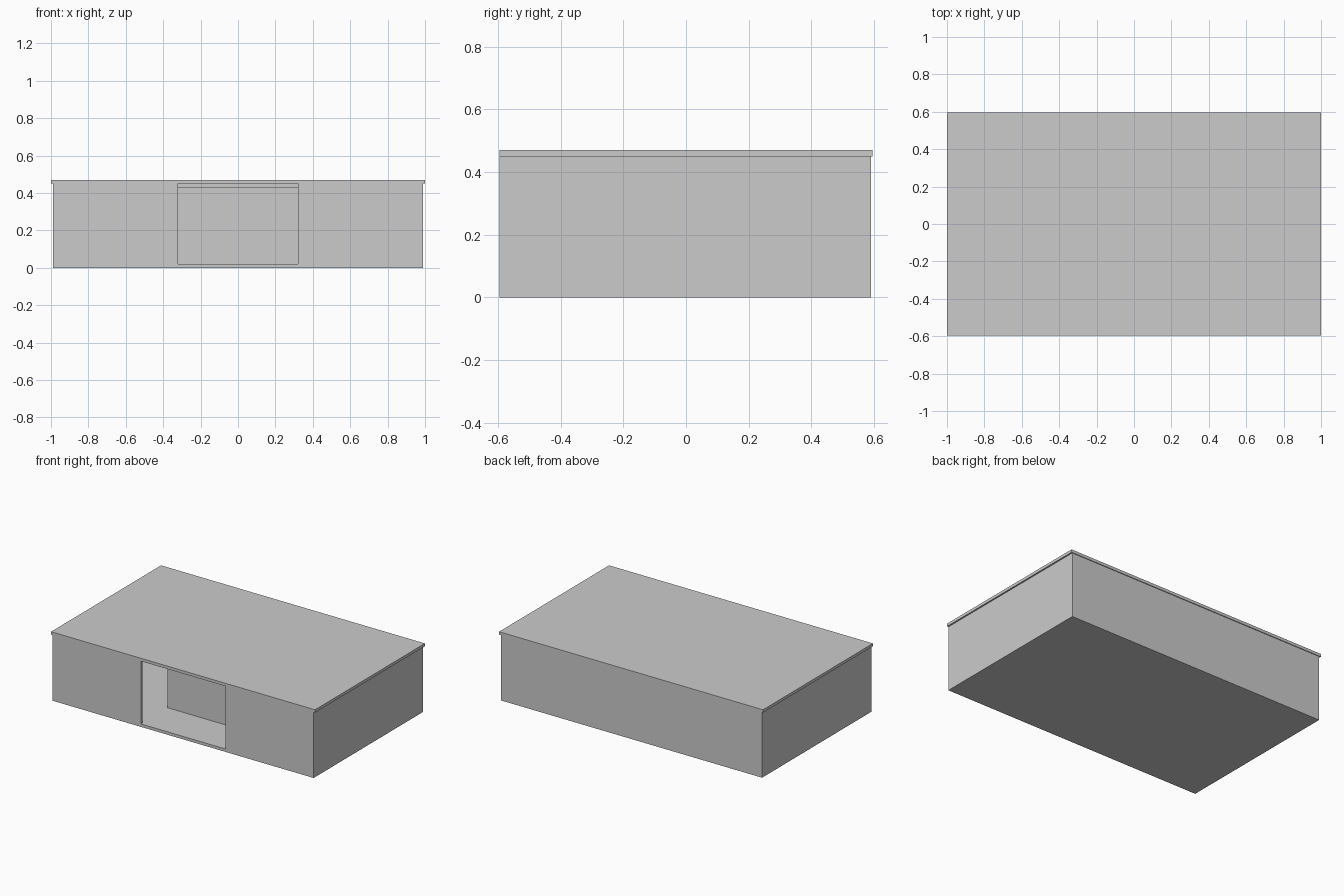
import bpy, bmesh

if "Cube" in bpy.data.objects:
    bpy.data.objects.remove(bpy.data.objects["Cube"])

W, FRONT, BACK = 0.99, -0.595, 0.59   # wall footprint
T = 0.02                              # panel thickness
DOOR = 0.32                           # half width of doorway
TOP = 0.45                            # underside of roof


def prism(name, outline, z0, z1):
    """Extrude a flat outline from z0 up to z1."""
    bm = bmesh.new()
    face = bm.faces.new([bm.verts.new((x, y, z0)) for x, y in outline])
    out = bmesh.ops.extrude_face_region(bm, geom=[face])
    verts = [g for g in out["geom"] if isinstance(g, bmesh.types.BMVert)]
    bmesh.ops.translate(bm, verts=verts, vec=(0, 0, z1 - z0))
    bmesh.ops.recalc_face_normals(bm, faces=bm.faces)
    mesh = bpy.data.meshes.new(name)
    bm.to_mesh(mesh)
    bm.free()
    obj = bpy.data.objects.new(name, mesh)
    bpy.context.collection.objects.link(obj)
    return obj


def rect(x, y0, y1):
    return [(-x, y0), (x, y0), (x, y1), (-x, y1)]


# Floor slab
prism("floor", rect(W, FRONT, BACK), 0, T)

# Thin outer walls: one C-shaped outline, open at the doorway
right = [(DOOR, FRONT), (W, FRONT), (W, BACK)]
inner = [(W - T, BACK - T), (W - T, FRONT + T), (DOOR, FRONT + T)]
left_outer = [(-x, y) for x, y in reversed(right)]
left_inner = [(-x, y) for x, y in reversed(inner)]
prism("walls", right + left_outer + left_inner + inner, T, TOP)

# Roof slab, overhanging at the sides and back, flush at the front
prism("roof", rect(1.0, FRONT, 0.595), TOP, TOP + T)

# Free-standing screen panel behind the doorway
prism("inner_screen", rect(DOOR, -0.305, -0.285), T, 0.43)
